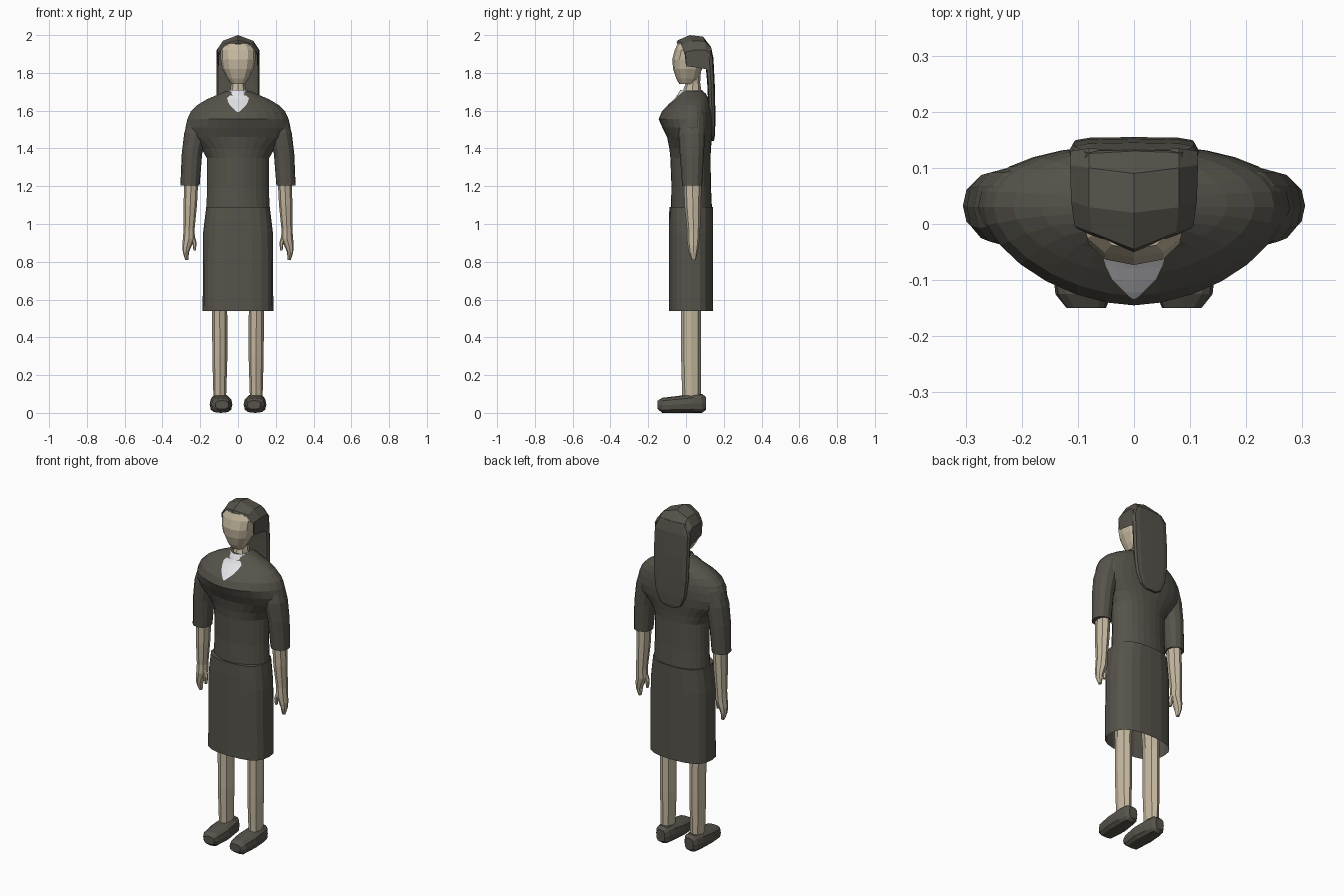
import bpy, bmesh, math


def material(name, rgb):
    m = bpy.data.materials.new(name)
    m.diffuse_color = (*rgb, 1)
    return m


CLOTH = material("dark cloth", (0.094, 0.087, 0.070))
SKIN = material("skin", (0.56, 0.48, 0.35))
WHITE = material("white shirt", (0.82, 0.82, 0.86))


def finish(name, bm, mat, mirror=False):
    bmesh.ops.recalc_face_normals(bm, faces=bm.faces)
    me = bpy.data.meshes.new(name)
    bm.to_mesh(me)
    bm.free()
    me.materials.append(mat)
    ob = bpy.data.objects.new(name, me)
    bpy.context.collection.objects.link(ob)
    if mirror:
        ob.modifiers.new("mirror", 'MIRROR').use_clip = False
    return ob


def skin_rows(bm, rows, closed):
    """Bridge equal rows of points with quads."""
    vs = [[bm.verts.new(p) for p in r] for r in rows]
    n = len(vs[0])
    for a, b in zip(vs, vs[1:]):
        for i in range(n if closed else n - 1):
            j = (i + 1) % n
            bm.faces.new((a[i], a[j], b[j], b[i]))
    return vs


def loft(name, mat, rings, n=12, p=2.0, pf=None, mirror=False, axis='z', caps=(True, True)):
    """Rings are (along, x0, x1, v0, v1[, centre v]); superellipse sections,
    pf is the exponent of the lower-v half."""
    rows = []
    for ring in rings:
        t, x0, x1, v0, v1 = ring[:5]
        cv = ring[5] if len(ring) > 5 else (v0 + v1) / 2
        row = []
        for i in range(n):
            a = 2 * math.pi * i / n
            c, s = math.cos(a), math.sin(a)
            e = 2 / ((pf or p) if s < 0 else p)
            x = (x0 + x1) / 2 + (x1 - x0) / 2 * math.copysign(abs(c) ** e, c)
            r = (cv - v0) if s < 0 else (v1 - cv)
            v = cv + r * math.copysign(abs(s) ** e, s)
            row.append((x, v, t) if axis == 'z' else (x, t, v))
        rows.append(row)
    bm = bmesh.new()
    vs = skin_rows(bm, rows, True)
    if caps[0]:
        bm.faces.new(vs[0])
    if caps[1]:
        bm.faces.new(vs[-1])
    return finish(name, bm, mat, mirror)


# Shoes and legs
loft("shoe", CLOTH, [(-.15, .05, .12, .02, .065), (-.125, .04, .14, 0, .08),
                     (-.04, .03, .15, 0, .09), (.04, .04, .145, 0, .10),
                     (.085, .05, .135, 0, .10), (.105, .065, .12, .015, .085)],
     n=12, p=2.8, mirror=True, axis='y')
loft("leg", SKIN, [(.08, .063, .13, -.02, .078), (.3, .056, .136, -.026, .08),
                   (.54, .057, .137, -.026, .08), (.95, .03, .15, -.04, .09)],
     n=8, mirror=True)

# Skirt, open at the hem
loft("skirt", CLOTH, [(.54, -.187, .187, -.09, .143), (.95, -.185, .185, -.09, .143),
                      (1.02, -.177, .177, -.09, .143), (1.09, -.168, .168, -.088, .143)],
     n=20, p=2.6, caps=(False, True))

# Jacket body: straight below, flaring into broad rounded shoulders
body = [(1.07, .168, -.08, .138), (1.2, .163, -.077, .132), (1.35, .165, -.083, .13),
        (1.40, .195, -.088, .132), (1.46, .262, -.10, .138), (1.51, .278, -.125, .141),
        (1.555, .268, -.145, .141), (1.595, .25, -.128, .138), (1.63, .215, -.092, .132),
        (1.66, .165, -.058, .122), (1.69, .095, -.036, .105), (1.705, .06, -.025, .085)]
jacket = loft("jacket", CLOTH, [(z, -r, r, f, b, .03) for z, r, f, b in body],
              n=28, p=2.2, pf=1.75)

# Sleeves, forearms, hands
loft("sleeve", CLOTH, [(1.205, .203, .305, -.02, .085), (1.37, .19, .298, -.033, .095),
                       (1.48, .165, .285, -.04, .10), (1.57, .14, .258, -.035, .10),
                       (1.63, .13, .21, 0, .08)], n=12, p=2.2, mirror=True)
loft("forearm_and_hand", SKIN, [(1.24, .21, .285, -.012, .082), (1.1, .217, .288, -.008, .08),
                                (.97, .23, .288, .005, .075), (.92, .228, .292, .005, .072),
                                (.885, .245, .295, .01, .068), (.85, .26, .292, .015, .062),
                                (.81, .262, .28, .03, .052)], n=8, mirror=True)
loft("thumb", SKIN, [(.94, .23, .26, .015, .05), (.90, .219, .241, .015, .045),
                     (.86, .223, .236, .02, .04)], n=6, mirror=True)

# Neck and head
loft("neck", SKIN, [(1.62, -.05, .05, -.02, .08), (1.70, -.042, .042, -.018, .082),
                    (1.75, -.036, .036, .0, .075), (1.82, -.045, .045, .0, .08)], n=8)
loft("head", SKIN, [(1.74, -.036, .036, -.035, .04), (1.77, -.056, .056, -.052, .065),
                    (1.82, -.082, .082, -.068, .085), (1.87, -.092, .092, -.073, .10),
                    (1.92, -.094, .094, -.06, .10), (1.953, -.07, .07, -.045, .09)],
     n=12, p=2.4)

# Shirt collar and the shirt patch lying on the chest
loft("collar", WHITE, [(1.655, -.07, .07, -.06, .08), (1.69, -.06, .06, -.042, .09),
                       (1.71, -.05, .05, -.03, .088)], n=12, caps=(False, False))
rows = []
for z, w in ((1.68, .045), (1.665, .058), (1.645, .052), (1.625, .04), (1.605, .018), (1.592, .004)):
    rows.append([(w * k / 3, -.3, z) for k in range(-3, 4)])
bm = bmesh.new()
skin_rows(bm, rows, False)
patch = finish("shirt_front", bm, WHITE)
wrap = patch.modifiers.new("wrap", 'SHRINKWRAP')
wrap.target = jacket
wrap.wrap_method = 'PROJECT'
wrap.use_project_y = True
wrap.use_negative_direction = False
wrap.use_positive_direction = True
wrap.offset = .005

# Hair cap: ridged roof with a pointed front; rows of (x, y, z) from ridge to side
half = [
    [(0, -.05, 1.958), (.075, -.02, 1.94), (.102, -.008, 1.905), (.10, 0, 1.84)],
    [(0, -.045, 1.972), (.075, -.015, 1.952), (.106, -.003, 1.91), (.104, .003, 1.835)],
    [(0, .02, 2.0), (.08, .03, 1.97), (.112, .04, 1.92), (.106, .045, 1.83)],
    [(0, .09, 1.992), (.08, .10, 1.967), (.114, .105, 1.92), (.108, .105, 1.82)],
    [(0, .13, 1.94), (.08, .135, 1.93), (.113, .13, 1.90), (.11, .125, 1.80)],
]
bm = bmesh.new()
skin_rows(bm, [[(-x, y, z) for x, y, z in r[:0:-1]] + r for r in half], False)
finish("hair_cap", bm, CLOTH)

# Long hair down the back
loft("back_hair", CLOTH, [(1.44, -.035, .035, .13, .148), (1.46, -.07, .07, .125, .152),
                          (1.52, -.098, .098, .12, .155), (1.62, -.112, .112, .118, .155),
                          (1.75, -.115, .115, .112, .152), (1.88, -.114, .114, .10, .145),
                          (1.94, -.09, .09, .09, .132)], n=12, p=4)
